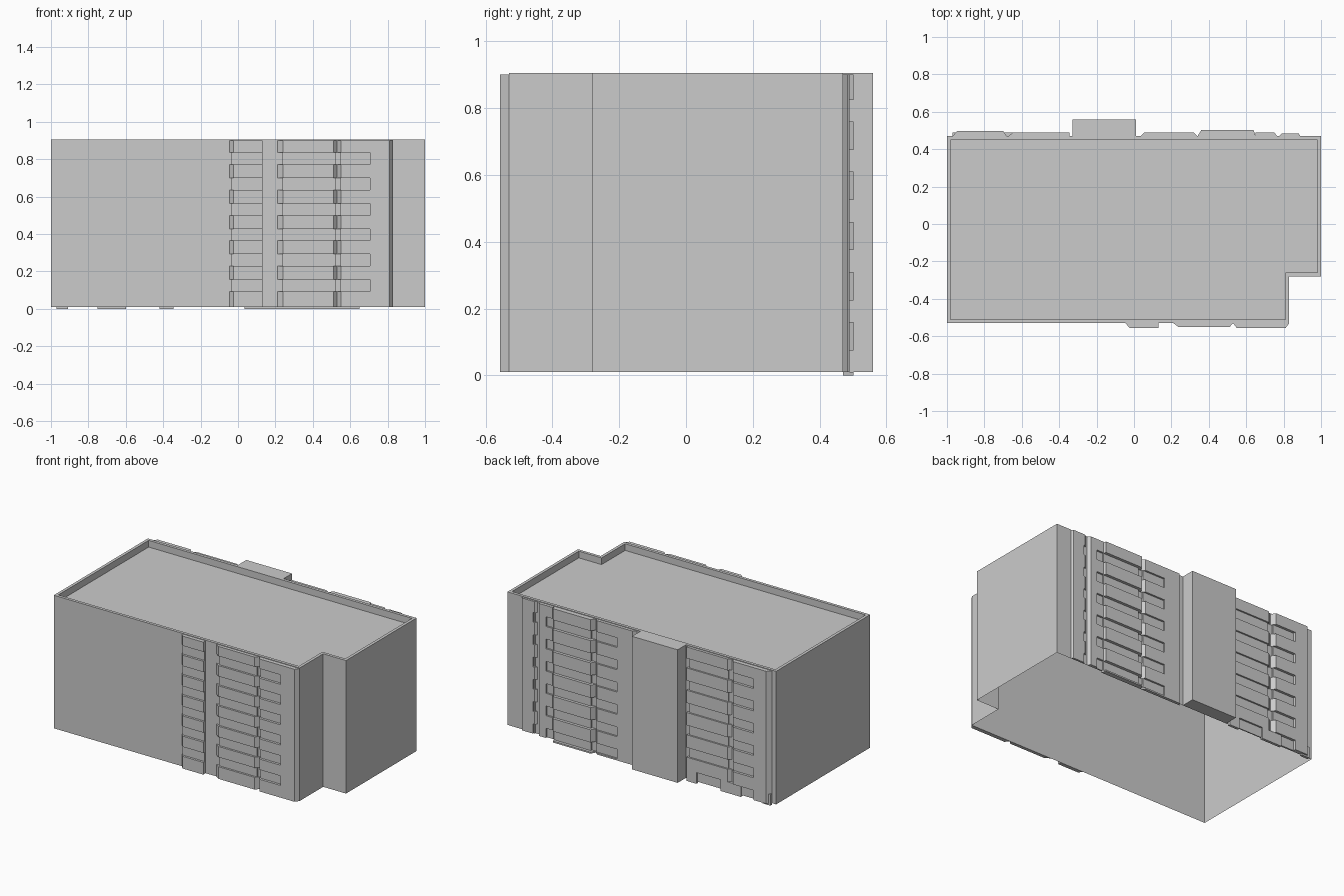
import bpy, bmesh

cube = bpy.data.objects.get("Cube")
if cube:
    bpy.data.objects.remove(cube, do_unlink=True)

grey = bpy.data.materials.new("plain_grey")
grey.use_nodes = True
color = (0.6, 0.6, 0.6, 1)
grey.diffuse_color = color
grey.node_tree.nodes["Principled BSDF"].inputs["Base Color"].default_value = color

BASE, TOP, ROOF = 0.01, 0.905, 0.86
FRONT, BACK = -0.53, 0.47


def finish(name, bm):
    bmesh.ops.recalc_face_normals(bm, faces=bm.faces)
    mesh = bpy.data.meshes.new(name)
    bm.to_mesh(mesh)
    bm.free()
    mesh.materials.append(grey)
    obj = bpy.data.objects.new(name, mesh)
    bpy.context.collection.objects.link(obj)
    return obj


def ring(bm, plan, z):
    return [bm.verts.new((x, y, z)) for x, y in plan]


def bridge(bm, a, b):
    for i in range(len(a)):
        j = (i + 1) % len(a)
        bm.faces.new((a[i], a[j], b[j], b[i]))


def prism(bm, plan, z0, z1):
    low, high = ring(bm, plan, z0), ring(bm, plan, z1)
    bridge(bm, low, high)
    bm.faces.new(low)
    bm.faces.new(high)


def footprint(inset):
    t = inset
    return [(-1 + t, FRONT + t), (0.83 - t, FRONT + t), (0.83 - t, -0.28 + t),
            (1 - t, -0.28 + t), (1 - t, BACK - t), (-1 + t, BACK - t)]


# Open-bottomed shell with parapet and sunken roof
bm = bmesh.new()
rings = [ring(bm, footprint(t), z)
         for t, z in ((0, BASE), (0, TOP), (0.02, TOP), (0.02, ROOF))]
for lower, upper in zip(rings, rings[1:]):
    bridge(bm, lower, upper)
bm.faces.new(rings[-1])
finish("building_shell", bm)


def slab(bm, wall, x0, x1, depth, z0, z1, c0=0.0, c1=0.0):
    """Upright plate on a wall, with optional chamfered ends."""
    out = wall + depth * (1 if wall > 0 else -1)
    prism(bm, [(x0, wall), (x0 + c0, out), (x1 - c1, out), (x1, wall)], z0, z1)


def panel(name, wall, x0, x1, depth, window, bands, c0, c1, bottom):
    """Facade panel: full-width spandrels, with windows set back between."""
    bm = bmesh.new()
    w0, w1 = window
    z = bottom
    for z0, z1 in bands:
        if z0 > z:
            slab(bm, wall, x0, x1, depth, z, z0, c0, c1)
        slab(bm, wall, w0, w1, depth * 0.4, z0, z1)
        if w0 - x0 > 0.03:
            slab(bm, wall, x0, w0, depth, z0, z1, c0)
        if x1 - w1 > 0.03:
            slab(bm, wall, w1, x1, depth, z0, z1, 0, c1)
        z = z1
    slab(bm, wall, x0, x1, depth, z, TOP - 0.004, c0, c1)
    finish(name, bm)


front_bands = [(0.092 + 0.136 * i, 0.156 + 0.136 * i) for i in range(6)]
back_bands = [(0.01 + 0.15 * i, 0.075 + 0.15 * i) for i in range(6)]

# Front panels
panel("front_panel_middle", FRONT, -0.045, 0.13, 0.025, (-0.035, 0.13),
      front_bands, 0.02, 0, BASE)
panel("front_panel_inner", FRONT, 0.21, 0.53, 0.022, (0.235, 0.52),
      front_bands, 0.03, 0.02, BASE)
panel("front_panel_corner", FRONT, 0.53, 0.83, 0.027, (0.545, 0.705),
      front_bands, 0.02, 0.02, BASE)

# Back panels
panel("back_panel_right_outer", BACK, -0.97, -0.68, 0.028, (-0.85, -0.69),
      back_bands, 0.025, 0.02, BASE)
panel("back_panel_right_inner", BACK, -0.67, -0.345, 0.018, (-0.65, -0.36),
      back_bands, 0.02, 0, BASE)
panel("back_panel_left_inner", BACK, 0.035, 0.34, 0.02, (0.17, 0.33),
      back_bands, 0.02, 0.02, 0)
panel("back_panel_left_middle", BACK, 0.34, 0.65, 0.032, (0.37, 0.645),
      back_bands, 0.02, 0.01, 0)
panel("back_panel_left_outer", BACK, 0.65, 0.765, 0.02, (0.65, 0.70),
      back_bands, 0, 0.015, BASE)
panel("back_panel_left_corner", BACK, 0.775, 0.89, 0.014, (0.79, 0.80),
      back_bands, 0.015, 0.01, BASE)

# Stair tower on the back
bm = bmesh.new()
slab(bm, BACK, -0.33, 0.01, 0.09, BASE, TOP)
finish("stair_tower", bm)

# Small feet under the back panels
bm = bmesh.new()
for x0, x1 in ((-0.97, -0.91), (-0.75, -0.60), (-0.42, -0.345)):
    slab(bm, BACK, x0, x1, 0.018, 0, 0.075)
finish("back_feet", bm)
